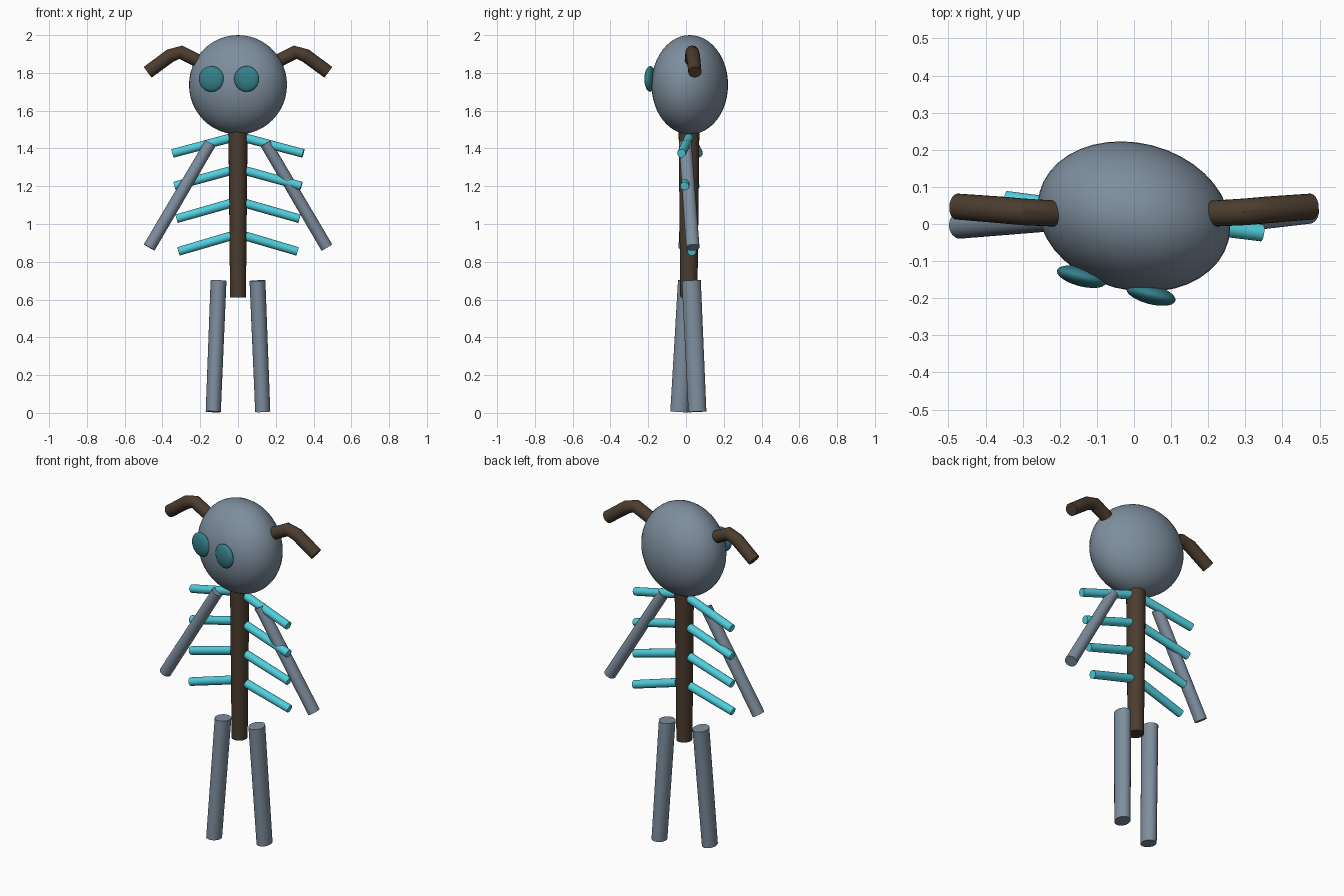
import bpy, bmesh, math
from mathutils import Matrix, Vector

if "Cube" in bpy.data.objects:
    bpy.data.objects.remove(bpy.data.objects["Cube"])


def mat(name, rgb):
    m = bpy.data.materials.new(name)
    m.diffuse_color = (*rgb, 1)
    m.use_nodes = True
    m.node_tree.nodes["Principled BSDF"].inputs["Base Color"].default_value = m.diffuse_color
    return m


SLATE = mat("slate", (0.21, 0.27, 0.34))
BROWN = mat("brown", (0.07, 0.045, 0.028))
CYAN = mat("cyan", (0.08, 0.62, 0.72))
TEAL = mat("teal", (0.035, 0.21, 0.25))


def finish(bm, name, m):
    me = bpy.data.meshes.new(name)
    bmesh.ops.recalc_face_normals(bm, faces=bm.faces)
    bm.to_mesh(me)
    bm.free()
    ob = bpy.data.objects.new(name, me)
    bpy.context.collection.objects.link(ob)
    me.materials.append(m)
    bpy.ops.object.select_all(action='DESELECT')
    ob.select_set(True)
    bpy.context.view_layer.objects.active = ob
    bpy.ops.object.shade_smooth_by_angle(angle=math.radians(40))
    return ob


def tube(name, pts, radii, m, depth=1.0, sides=24):
    """Capped tube along a path; depth widens the section along y."""
    bm = bmesh.new()
    pts = [Vector(p) for p in pts]
    rings = []
    for i, p in enumerate(pts):
        d = (pts[min(i + 1, len(pts) - 1)] - pts[max(i - 1, 0)]).normalized()
        u = Vector((0, 1, 0))
        u = (u - d * u.dot(d)).normalized()
        v = d.cross(u)
        ring = []
        for k in range(sides):
            a = 2 * math.pi * k / sides
            ring.append(bm.verts.new(
                p + radii[i] * (u * math.cos(a) * depth + v * math.sin(a))))
        rings.append(ring)
    for r0, r1 in zip(rings, rings[1:]):
        for k in range(sides):
            j = (k + 1) % sides
            bm.faces.new((r0[k], r0[j], r1[j], r1[k]))
    bm.faces.new(rings[0])
    bm.faces.new(rings[-1])
    return finish(bm, name, m)


def ellipsoid(name, frame, loc, size, m):
    bm = bmesh.new()
    bmesh.ops.create_uvsphere(bm, u_segments=40, v_segments=24, radius=1)
    bm.transform(frame @ Matrix.Translation(loc) @ Matrix.Diagonal((*size, 1)))
    return finish(bm, name, m)


# head turned slightly to one side, with flattened eyes
head = Matrix.Translation((0, 0.02, 1.737)) @ Matrix.Rotation(math.radians(-14.4), 4, 'Z')
ellipsoid("head", head, (0, 0, 0), (0.263, 0.198, 0.263), SLATE)
for s, side in ((-1, "left"), (1, "right")):
    ellipsoid("eye_" + side, head, (s * 0.0965, -0.192, 0.031), (0.068, 0.026, 0.068), TEAL)
    # drooping horns
    tube("horn_" + side,
         [(s * 0.21, 0.028, 1.862), (s * 0.303, 0.033, 1.909),
          (s * 0.358, 0.038, 1.892), (s * 0.477, 0.047, 1.804)],
         [0.035, 0.036, 0.036, 0.035], BROWN)

# spine
tube("spine", [(0, 0.015, 0.61), (0, 0.016, 1.52)], [0.042, 0.051], BROWN, 1.08)

# four rib pairs, each twisted a little less than the one above
twists = (-0.045, -0.028, -0.01, 0.01)
for i, t in enumerate(twists):
    z, x = 1.455 - 0.173 * i, 0.345 - 0.01 * i
    for s, side in ((-1, "left"), (1, "right")):
        tube(f"rib_{side}_{i + 1}",
             [(s * 0.04, 0.02 + s * t * 0.12, z), (s * x, 0.021 + s * t, z - 0.081)],
             [0.024, 0.023], CYAN, sides=16)

# arms and legs swing in opposite directions
for s, side, top_y, end_y in ((-1, "left", 0.02, -0.004), (1, "right", -0.004, 0.036)):
    tube("arm_" + side, [(s * 0.146, top_y, 1.428), (s * 0.47, end_y, 0.876)],
         [0.031, 0.033], SLATE, 1.08)
for s, side, top_y, end_y in ((-1, "left", 0.008, -0.035), (1, "right", 0.028, 0.06)):
    tube("leg_" + side, [(s * 0.103, top_y, 0.70), (s * 0.131, end_y, 0.006)],
         [0.042, 0.04], SLATE, 1.2)
